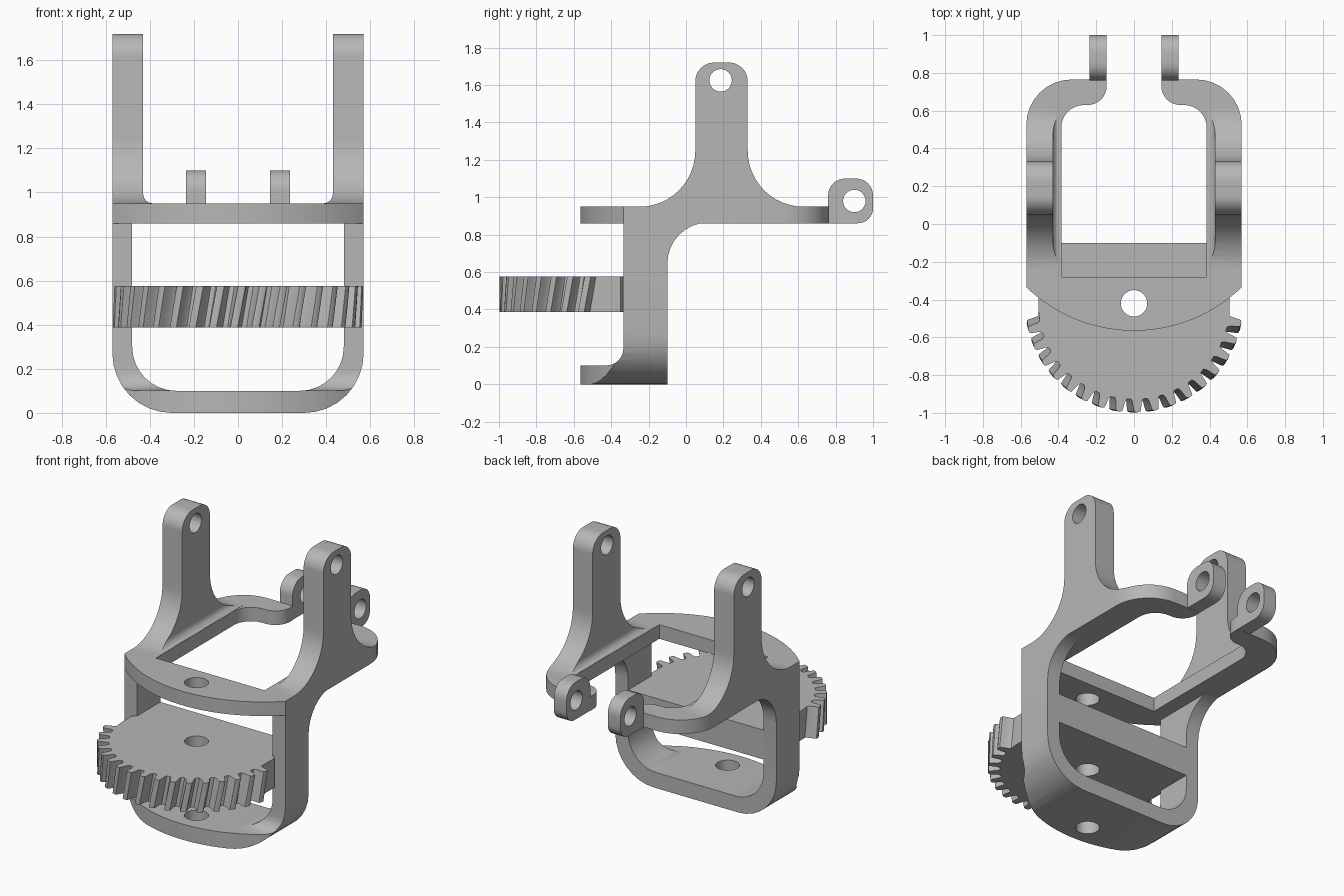
import bpy, bmesh, math
from mathutils import Vector

old = bpy.data.objects.get("Cube")
if old:
    bpy.data.objects.remove(old, do_unlink=True)

grey = bpy.data.materials.new("plain_grey")
grey.use_nodes = True
COLOUR = (0.47, 0.47, 0.47, 1)
grey.diffuse_color = COLOUR
grey.node_tree.nodes["Principled BSDF"].inputs["Base Color"].default_value = COLOUR

PIVOT_Y = -0.42      # shared axis of the three plates
HOLE_R = 0.07


def rounded(corners, steps=8):
    """Polygon from (u, v[, radius]) corners, with each radius turned into an arc."""
    out = []
    n = len(corners)
    for i, c in enumerate(corners):
        p = Vector(c[:2])
        if len(c) < 3:
            out.append(p)
            continue
        a = (Vector(corners[i - 1][:2]) - p).normalized()
        b = (Vector(corners[(i + 1) % n][:2]) - p).normalized()
        half = a.angle(b) / 2
        centre = p + (a + b).normalized() * c[2] / math.sin(half)
        t = c[2] / math.tan(half)
        start, end = p + a * t - centre, p + b * t - centre
        sweep = start.angle_signed(end)
        ang = math.atan2(start.y, start.x)
        for k in range(steps + 1):
            q = ang - sweep * k / steps
            out.append(centre + Vector((math.cos(q), math.sin(q))) * c[2])
    return out


def circle(u, v, r, n=32):
    return [(u + r * math.cos(math.tau * i / n), v + r * math.sin(math.tau * i / n)) for i in range(n)]


def mirrored(half):
    """Close a right-hand outline with its left-hand reflection."""
    return half + [(-c[0],) + tuple(c[1:]) for c in reversed(half)]


def loft(name, rings):
    bm = bmesh.new()
    loops = [[bm.verts.new(p) for p in ring] for ring in rings]
    bm.faces.new(loops[0])
    bm.faces.new(loops[-1])
    for lo, hi in zip(loops, loops[1:]):
        for i in range(len(lo)):
            bm.faces.new((lo[i - 1], lo[i], hi[i], hi[i - 1]))
    bmesh.ops.recalc_face_normals(bm, faces=bm.faces)
    mesh = bpy.data.meshes.new(name)
    bm.to_mesh(mesh)
    bm.free()
    mesh.materials.append(grey)
    obj = bpy.data.objects.new(name, mesh)
    bpy.context.collection.objects.link(obj)
    return obj


def prism(name, pts, axis, lo, hi):
    place = {"x": lambda p, t: (t, p[0], p[1]),
             "y": lambda p, t: (p[0], t, p[1]),
             "z": lambda p, t: (p[0], p[1], t)}[axis]
    return loft(name, [[place(p, t) for p in pts] for t in (lo, hi)])


def apply(obj, mod):
    bpy.context.view_layer.objects.active = obj
    bpy.ops.object.modifier_apply(modifier=mod.name)


def combine(obj, cutter, operation):
    mod = obj.modifiers.new("cut", "BOOLEAN")
    mod.operation, mod.solver, mod.object = operation, "EXACT", cutter
    apply(obj, mod)
    bpy.data.objects.remove(cutter, do_unlink=True)


def drill(obj, axis, u, v, r):
    combine(obj, prism("drill", circle(u, v, r), axis, -2, 3), "DIFFERENCE")


def mirror_x(obj):
    apply(obj, obj.modifiers.new("mirror", "MIRROR"))


def front_arc(width, steps=14):
    """Right half of the bowed front edge, from the centre line outward."""
    r, cy = 0.821, 0.256
    top = math.asin(width / r)
    return [(r * math.sin(top * (k + 0.5) / (steps + 0.5)),
             cy - r * math.cos(top * (k + 0.5) / (steps + 0.5))) for k in range(steps + 1)]


def hull(width):
    """Tall block with the plan outline of the bracket."""
    plan = rounded(mirrored(front_arc(width) + [(width, 0.765, 0.24)]))
    return prism("hull", plan, "z", -1, 3)


# Upper ring plate, open at the back
plan = front_arc(0.57) + [(0.57, 0.765, 0.24), (0.145, 0.765), (0.145, 0.63, 0.1),
                          (0.385, 0.63, 0.12), (0.385, -0.28)]
ring = prism("upper_ring", rounded(mirrored(plan)), "z", 0.86, 0.95)
drill(ring, "z", 0, PIVOT_Y, HOLE_R)

# Lower U-shaped frame with its bowed foot
u_shape = rounded([(0.57, 0.93), (0.57, 0, 0.27), (-0.57, 0, 0.27), (-0.57, 0.93),
                   (-0.48, 0.93), (-0.48, 0.1, 0.2), (0.48, 0.1, 0.2), (0.48, 0.93)])
frame = prism("lower_frame", u_shape, "y", -0.7, 0.3)
leg_side = rounded([(-0.65, -0.1), (-0.1, -0.1), (-0.1, 0.865, 0.22), (0.18, 0.865), (0.18, 0.9),
                    (-0.335, 0.9), (-0.335, 0.101, 0.09), (-0.65, 0.101)])
combine(frame, prism("leg_side", leg_side, "x", -1, 1), "INTERSECT")
combine(frame, hull(0.58), "INTERSECT")
drill(frame, "z", 0, PIVOT_Y, HOLE_R)

# Flared side towers with a small fillet along the inner foot
tower_side = rounded([(-0.3, 0.9), (0.68, 0.9), (0.68, 0.949), (0.33, 0.949, 0.3), (0.33, 1.72, 0.1),
                      (0.05, 1.72, 0.1), (0.05, 0.949, 0.3), (-0.3, 0.949)], 12)
towers = prism("side_towers", tower_side, "x", 0.3, 0.7)
section = rounded([(0.387, 0.8), (0.387, 0.951), (0.43, 0.951, 0.042), (0.43, 2), (0.9, 2), (0.9, 0.8)])
combine(towers, prism("section", section, "y", -1, 1), "INTERSECT")
combine(towers, hull(0.57), "INTERSECT")
drill(towers, "x", 0.185, 1.625, 0.06)
mirror_x(towers)

# Rear hinge tabs
tab_side = rounded([(0.755, 0.861), (1.0, 0.861, 0.08), (1.0, 1.1, 0.09), (0.76, 1.1, 0.09), (0.76, 0.949)])
tabs = prism("hinge_tabs", tab_side, "x", 0.146, 0.236)
drill(tabs, "x", 0.9, 0.98, 0.06)
mirror_x(tabs)


# Half gear with slanted teeth, set between the legs
def gear_ring(z, twist):
    pts = [(-0.49, -0.1), (-0.49, -0.34), (-0.505, -0.35), (-0.505, -0.46)]
    tooth = [(-3.6, 0.508), (-2.7, 0.522), (-2.2, 0.55), (-1.7, 0.574),
             (0, 0.578), (1.7, 0.574), (2.2, 0.55), (2.7, 0.522), (3.6, 0.508)]
    for i in range(-8, 9):
        for da, r in tooth:
            a = math.radians(270 + i * 9.7 + da + twist)
            pts.append((r * math.cos(a), PIVOT_Y + r * math.sin(a)))
    pts += [(-x, y) for x, y in reversed(pts[:4])]
    return [(x, y, z) for x, y in pts]


GEAR_LOW, GEAR_HIGH, LEVELS = 0.387, 0.575, 4
gear = loft("half_gear", [gear_ring(GEAR_LOW + (GEAR_HIGH - GEAR_LOW) * k / LEVELS, -1.8 + 3.6 * k / LEVELS)
                          for k in range(LEVELS + 1)])
drill(gear, "z", 0, PIVOT_Y, HOLE_R)

# Smooth curved walls, sharp edges kept
bpy.ops.object.select_all(action="DESELECT")
for part in (ring, frame, towers, tabs, gear):
    part.select_set(True)
bpy.context.view_layer.objects.active = ring
bpy.ops.object.shade_smooth_by_angle(angle=math.radians(30))
